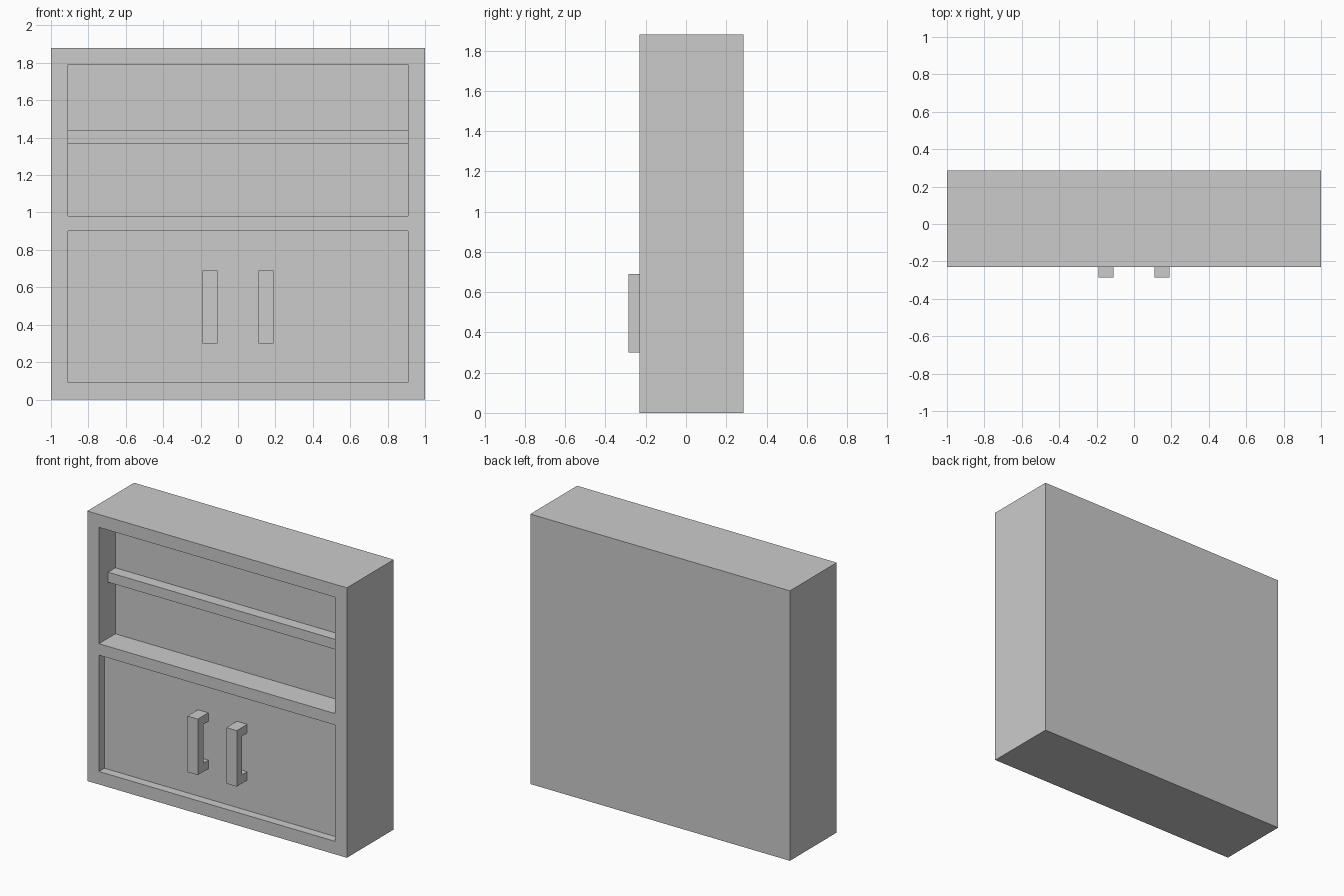
import bpy, bmesh, math
from mathutils import Vector

if "Cube" in bpy.data.objects:
    bpy.data.objects.remove(bpy.data.objects["Cube"])

FRONT, BACK = -0.23, 0.285


def finish(bm, name):
    # Clean up flat areas and make an object
    bmesh.ops.dissolve_limit(bm, angle_limit=math.radians(1), verts=bm.verts[:], edges=bm.edges[:])
    bmesh.ops.recalc_face_normals(bm, faces=bm.faces[:])
    me = bpy.data.meshes.new(name)
    bm.to_mesh(me)
    bm.free()
    ob = bpy.data.objects.new(name, me)
    bpy.context.collection.objects.link(ob)
    return ob


def box(name, lo, hi):
    bm = bmesh.new()
    bmesh.ops.create_cube(bm, size=1)
    for v in bm.verts:
        v.co = Vector([(a + b) / 2 + c * (b - a) for a, b, c in zip(lo, hi, v.co)])
    return finish(bm, name)


# Cabinet body: front grid with two recessed cells, extruded to the back
bm = bmesh.new()
xs = [-1, -0.91, 0.91, 1]
zs = [0, 0.09, 0.90, 0.98, 1.79, 1.88]
grid = [[bm.verts.new((x, FRONT, z)) for x in xs] for z in zs]
cells = {}
for j in range(len(zs) - 1):
    for i in range(len(xs) - 1):
        cells[i, j] = bm.faces.new((grid[j][i], grid[j][i + 1], grid[j + 1][i + 1], grid[j + 1][i]))

rim = [e for e in bm.edges if e.is_boundary]
ext = bmesh.ops.extrude_edge_only(bm, edges=rim)["geom"]
for v in ext:
    if isinstance(v, bmesh.types.BMVert):
        v.co.y = BACK
bmesh.ops.contextual_create(bm, geom=[e for e in ext if isinstance(e, bmesh.types.BMEdge) and e.is_boundary])

# Shallow door panel below, deeper open shelf space above
for row, depth in ((1, 0.06), (3, 0.18)):
    out = bmesh.ops.extrude_discrete_faces(bm, faces=[cells[1, row]])["faces"]
    bmesh.ops.translate(bm, verts=out[0].verts[:], vec=(0, depth, 0))
bmesh.ops.remove_doubles(bm, verts=bm.verts[:], dist=1e-5)
finish(bm, "cabinet_body")

# Shelf across the upper recess
box("shelf", (-0.91, -0.13, 1.37), (0.91, -0.05, 1.44))

# Door handles: C-shaped side profile, extruded across the width
profile = [(-0.17, 0.30), (-0.285, 0.30), (-0.285, 0.69), (-0.17, 0.69),
           (-0.17, 0.63), (-0.225, 0.63), (-0.225, 0.36), (-0.17, 0.36)]
for side, x in (("left", -0.19), ("right", 0.11)):
    bm = bmesh.new()
    face = bm.faces.new([bm.verts.new((x, y, z)) for y, z in profile])
    out = bmesh.ops.extrude_face_region(bm, geom=[face], use_keep_orig=True)["geom"]
    bmesh.ops.translate(bm, verts=[v for v in out if isinstance(v, bmesh.types.BMVert)], vec=(0.08, 0, 0))
    finish(bm, side + "_handle")
